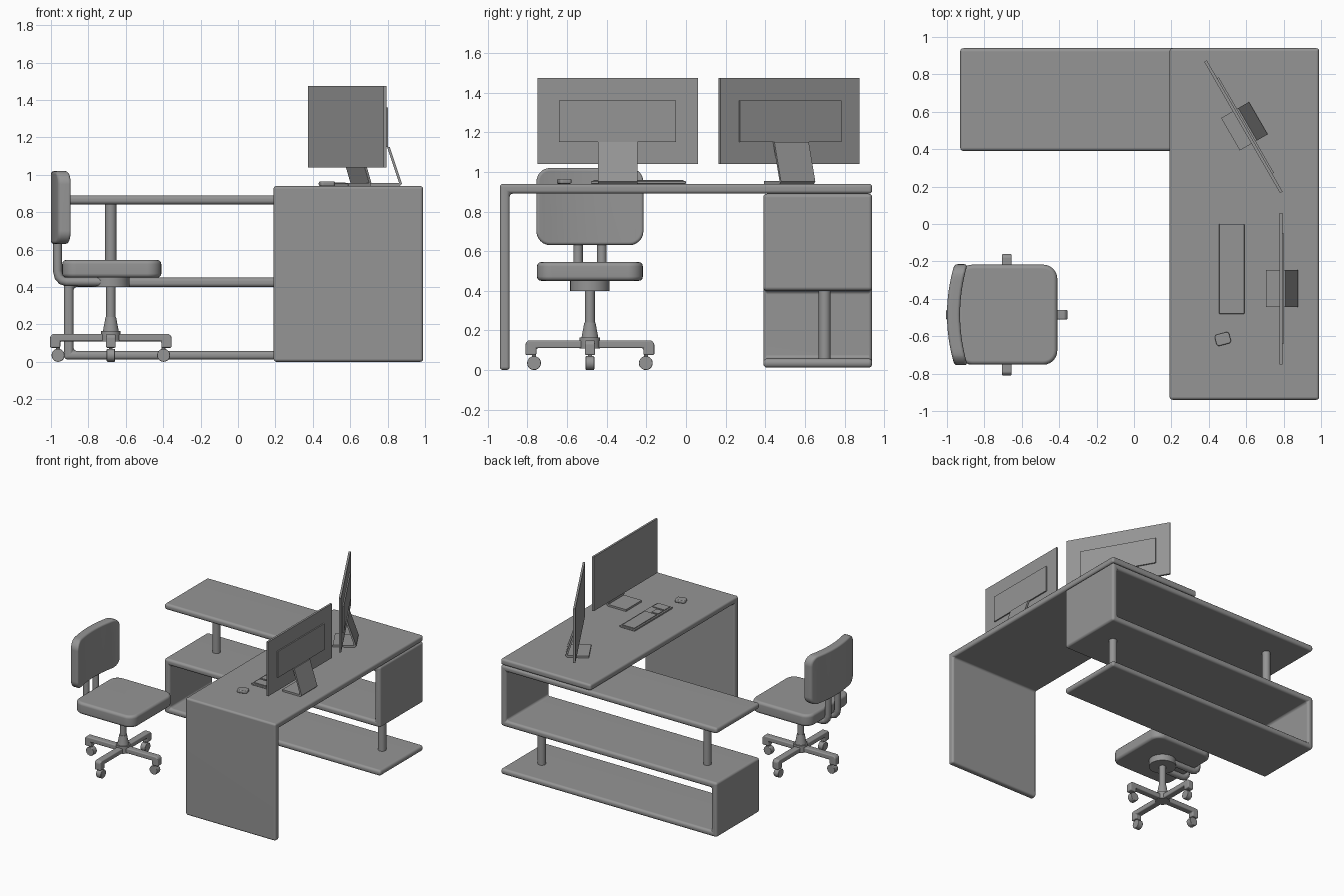
import bpy, bmesh, math
from mathutils import Vector

if "Cube" in bpy.data.objects:
    bpy.data.objects.remove(bpy.data.objects["Cube"], do_unlink=True)

grey = bpy.data.materials.new("neutral_grey")
grey.use_nodes = True
grey.diffuse_color = (0.3, 0.3, 0.3, 1)
grey.node_tree.nodes["Principled BSDF"].inputs["Base Color"].default_value = (0.3, 0.3, 0.3, 1)


def finish(obj, loc=(0, 0, 0), turn=0):
    obj.data.materials.clear()
    obj.data.materials.append(grey)
    obj.location = loc
    obj.rotation_euler.z = turn
    bpy.ops.object.select_all(action='DESELECT')
    obj.select_set(True)
    bpy.context.view_layer.objects.active = obj
    bpy.ops.object.shade_smooth_by_angle(angle=math.radians(40))
    return obj


def prism(name, pts, axis, lo, hi, bevel=0, loc=(0, 0, 0), turn=0, bend=0):
    """Extrude an outline along an axis, round its sharp edges, optionally bow it."""
    place = {'x': lambda a, b, t: (t, a, b),
             'y': lambda a, b, t: (a, t, b),
             'z': lambda a, b, t: (a, b, t)}[axis]
    bm = bmesh.new()
    low = [bm.verts.new(place(a, b, lo)) for a, b in pts]
    high = [bm.verts.new(place(a, b, hi)) for a, b in pts]
    bm.faces.new(low)
    bm.faces.new(high)
    for i in range(len(pts)):
        j = (i + 1) % len(pts)
        bm.faces.new((low[i], low[j], high[j], high[i]))
    bmesh.ops.recalc_face_normals(bm, faces=bm.faces)
    if bevel:
        sharp = [e for e in bm.edges if e.calc_face_angle(0) > math.radians(35)]
        bmesh.ops.bevel(bm, geom=sharp, offset=bevel, segments=3, profile=0.5,
                        affect='EDGES', clamp_overlap=False)
    if bend:
        half = max(abs(v.co.y) for v in bm.verts)
        for i in range(-5, 6):
            bmesh.ops.bisect_plane(bm, geom=bm.verts[:] + bm.edges[:] + bm.faces[:],
                                   plane_co=(0, half * i / 6, 0), plane_no=(0, 1, 0))
        for v in bm.verts:
            v.co.x += bend * (v.co.y / half) ** 2
    mesh = bpy.data.meshes.new(name)
    bm.to_mesh(mesh)
    bm.free()
    obj = bpy.data.objects.new(name, mesh)
    bpy.context.collection.objects.link(obj)
    finish(obj, loc, turn)
    if bevel:
        obj.modifiers.new("Even shading", 'WEIGHTED_NORMAL').keep_sharp = True
    return obj


def rect(a0, a1, b0, b1):
    return [(a0, b0), (a1, b0), (a1, b1), (a0, b1)]


def round_rect(w, h, r, steps=6):
    pts = []
    for k, (sx, sy) in enumerate([(1, 1), (-1, 1), (-1, -1), (1, -1)]):
        for i in range(steps + 1):
            a = math.pi / 2 * (k + i / steps)
            pts.append((sx * (w / 2 - r) + r * math.cos(a), sy * (h / 2 - r) + r * math.sin(a)))
    return pts


def cone(name, r1, r2, z0, z1, x, y):
    bpy.ops.mesh.primitive_cone_add(vertices=32, radius1=r1, radius2=r2, depth=z1 - z0)
    obj = bpy.context.object
    obj.name = name
    return finish(obj, (x, y, (z0 + z1) / 2))


def tube(name, pts, radius):
    curve = bpy.data.curves.new(name, 'CURVE')
    curve.dimensions = '3D'
    curve.bevel_depth = radius
    curve.bevel_resolution = 4
    curve.use_fill_caps = True
    spline = curve.splines.new('POLY')
    spline.points.add(len(pts) - 1)
    for p, co in zip(spline.points, pts):
        p.co = (*co, 1)
    obj = bpy.data.objects.new(name, curve)
    bpy.context.collection.objects.link(obj)
    bpy.ops.object.select_all(action='DESELECT')
    obj.select_set(True)
    bpy.context.view_layer.objects.active = obj
    bpy.ops.object.convert(target='MESH')
    return finish(bpy.context.object)


# Desk: top folding down into the front leg panel
prism("desk_top_and_leg", [(-.94, 0), (-.94, .94), (.94, .94), (.94, .89), (-.89, .89), (-.89, 0)],
      'x', .19, .99, .016)

# Folded S-shaped shelf unit with two poles
prism("shelf_unit", [(-.93, .89), (.99, .89), (.99, .4), (-.88, .4), (-.88, .058), (.99, .058),
                     (.99, .012), (-.93, .012), (-.93, .45), (.94, .45), (.94, .842), (-.93, .842)],
      'y', .39, .94, .019)
cone("upper_shelf_pole", .03, .03, .44, .85, -.68, .67 + .03)
cone("lower_shelf_pole", .03, .03, .05, .41, .79, .67 + .03)

# Monitors, each facing -x before turning
for side, loc, turn in (("front", (.785, -.345, 0), 0), ("rear", (.585, .52, 0), math.radians(30))):
    prism(side + "_monitor_screen", rect(-.405, .405, 1.04, 1.475), 'x', -.008, .008, 0, loc, turn)
    prism(side + "_monitor_back", rect(-.295, .295, 1.15, 1.36), 'x', .008, .018, 0, loc, turn)
    prism(side + "_monitor_stand", [(-.08, .94), (.08, .94), (.092, .952), (.026, 1.15),
                                    (.012, 1.15), (.077, .955), (-.08, .955)],
          'y', -.1, .1, 0, loc, turn)

# Keyboard with raised key blocks
prism("keyboard", rect(.455, .59, -.48, 0), 'z', .94, .953, .003)
for name, y0, y1, x1 in (("main_keys", -.3, -.012, .575), ("arrow_keys", -.38, -.315, .525),
                         ("number_keys", -.468, -.395, .575)):
    prism(name, rect(.468, x1, y0, y1), 'z', .95, .959)

# Mouse
prism("mouse", round_rect(.08, .062, .015), 'z', 0, .024, .007, (.475, -.615, .94), math.radians(15))

# Chair seat and bowed backrest
CX, CY = -.68, -.485
prism("seat", round_rect(.53, .535, .075), 'z', .45, .545, .022, (CX + .005, CY, 0))
prism("backrest", round_rect(.54, .39, .07), 'x', -.035, .035, .016, (-.965, CY, .825), 0, .04)

# Backrest support tubes
for name, y in (("left_back_tube", CY + .06), ("right_back_tube", CY - .06)):
    path = [(-.965, .68), (-.965, .485), (-.958, .455), (-.942, .436), (-.915, .428), (-.7, .428)]
    tube(name, [(x, y, z) for x, z in path], .024)

# Chair column
cone("seat_mount", .1, .1, .4, .455, CX, CY)
cone("gas_column", .025, .025, .18, .41, CX, CY)
cone("column_sleeve", .043, .028, .16, .24, CX, CY)
cone("base_hub", .052, .052, .108, .165, CX, CY)

# Four base arms with casters
for i in range(4):
    turn = i * math.pi / 2
    loc = (CX, CY, 0)
    prism("base_arm", [(.02, .11), (.27, .11), (.27, .075), (.325, .075), (.325, .135),
                       (.31, .15), (.02, .15)], 'y', -.026, .026, .008, loc, turn)
    wheel = [(.282 + .035 * math.cos(a * math.tau / 20), .035 + .035 * math.sin(a * math.tau / 20))
             for a in range(20)]
    prism("caster_wheel", wheel, 'y', -.022, .022, .005, loc, turn)
    prism("caster_stem", rect(.272, .292, .05, .09), 'y', -.01, .01, 0, loc, turn)
